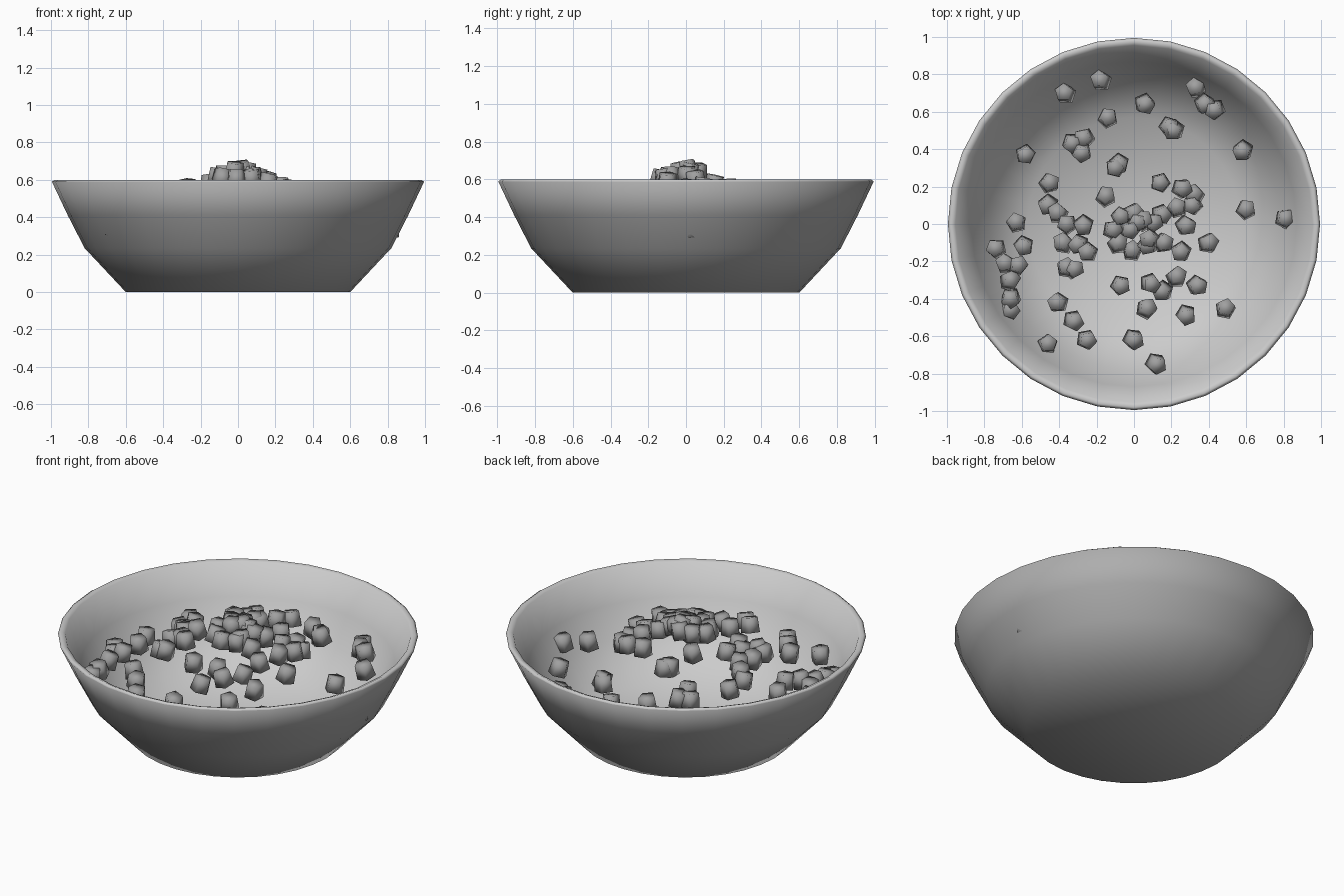
import bpy, bmesh, math, random
from mathutils import Matrix, Vector

if "Cube" in bpy.data.objects:
    bpy.data.objects.remove(bpy.data.objects["Cube"])

random.seed(4)


def grey(name, v):
    m = bpy.data.materials.new(name)
    m.diffuse_color = (v, v, v, 1)
    m.use_nodes = True
    m.node_tree.nodes["Principled BSDF"].inputs["Base Color"].default_value = m.diffuse_color
    return m


def finish(bm, name, mats):
    bmesh.ops.recalc_face_normals(bm, faces=bm.faces)
    for f in bm.faces:
        f.smooth = True
        # second material goes on faces that look up into the bowl
        c = f.calc_center_median()
        if len(mats) > 1 and (f.normal.z > 0.01):
            f.material_index = 1
    me = bpy.data.meshes.new(name)
    bm.to_mesh(me)
    bm.free()
    for m in mats:
        me.materials.append(m)
    ob = bpy.data.objects.new(name, me)
    bpy.context.collection.objects.link(ob)
    return ob


def lathe(name, profile, sides, mats):
    bm = bmesh.new()
    vs = [bm.verts.new((r, 0, z)) for r, z in profile]
    es = [bm.edges.new(p) for p in zip(vs, vs[1:])]
    bmesh.ops.spin(bm, geom=vs + es, cent=(0, 0, 0), axis=(0, 0, 1),
                   angle=2 * math.pi, steps=sides, use_duplicate=False)
    bmesh.ops.remove_doubles(bm, verts=bm.verts, dist=0.0005)
    return finish(bm, name, mats)


# Bowl: outer wall, thin rim, inner wall and hollow inner floor
lathe("bowl", [(0, 0), (0.6, 0), (0.82, 0.235), (0.91, 0.41), (0.995, 0.59),
               (0.98, 0.6), (0.955, 0.59), (0.87, 0.42),
               (0.78, 0.25), (0.57, 0.04), (0, 0.04)], 32,
      [grey("outer_grey", 0.42), grey("inner_grey", 0.62)])

# Chunks heaped inside the bowl (plan positions)
spots = [(-.37, .7), (-.18, .77), (.06, .64), (-.14, .57), (.33, .73), (.38, .64),
         (.43, .61), (.19, .52), (.21, .5), (-.58, .37), (-.27, .46), (-.33, .43),
         (-.28, .38), (-.08, .32), (-.1, .3), (-.45, .22), (-.15, .15), (.14, .22),
         (.58, .39), (.6, .08), (.81, .03), (.26, .19), (.32, .16), (.31, .1),
         (.23, .09), (.15, .05), (.28, -.01), (.4, -.1), (.16, -.1), (.25, -.15),
         (.08, -.08), (-.46, .1), (-.41, .06), (-.36, .0), (-.27, -.01), (-.38, -.1),
         (-.3, -.11), (-.25, -.15), (-.36, -.23), (-.32, -.24), (-.63, .01),
         (-.74, -.13), (-.59, -.12), (-.69, -.21), (-.62, -.22), (-.66, -.3),
         (-.66, -.4), (-.66, -.46), (-.41, -.42), (-.32, -.52), (-.46, -.64),
         (-.25, -.62), (-.07, -.33), (.0, -.62), (.12, -.75), (.07, -.45), (.28, -.49),
         (.49, -.45), (.34, -.33), (.23, -.28), (.15, -.36), (.09, -.32)]
# Tight pile at the centre
spots += [(0.02, 0.01), (0, 0.06), (-.07, .04), (.05, .02), (-.02, -.03)]
spots += [(.11 * math.cos(a), .11 * math.sin(a) - .03)
          for a in (math.radians(d) for d in (180, 220, 265, 310, 20))]

bm = bmesh.new()
for x, y in spots:
    z = 0.665 - 0.4 * math.hypot(x, y)
    m = (Matrix.Translation(Vector((x, y, z)))
         @ Matrix.Rotation(random.uniform(-0.25, 0.25), 4, 'X')
         @ Matrix.Rotation(random.uniform(-0.25, 0.25), 4, 'Y')
         @ Matrix.Rotation(random.uniform(0, 6.28), 4, 'Z'))
    bmesh.ops.create_cone(bm, cap_ends=True, segments=5, radius1=0.056,
                          radius2=0.048, depth=0.085, matrix=m)
finish(bm, "chunks", [grey("chunk_grey", 0.35)])
